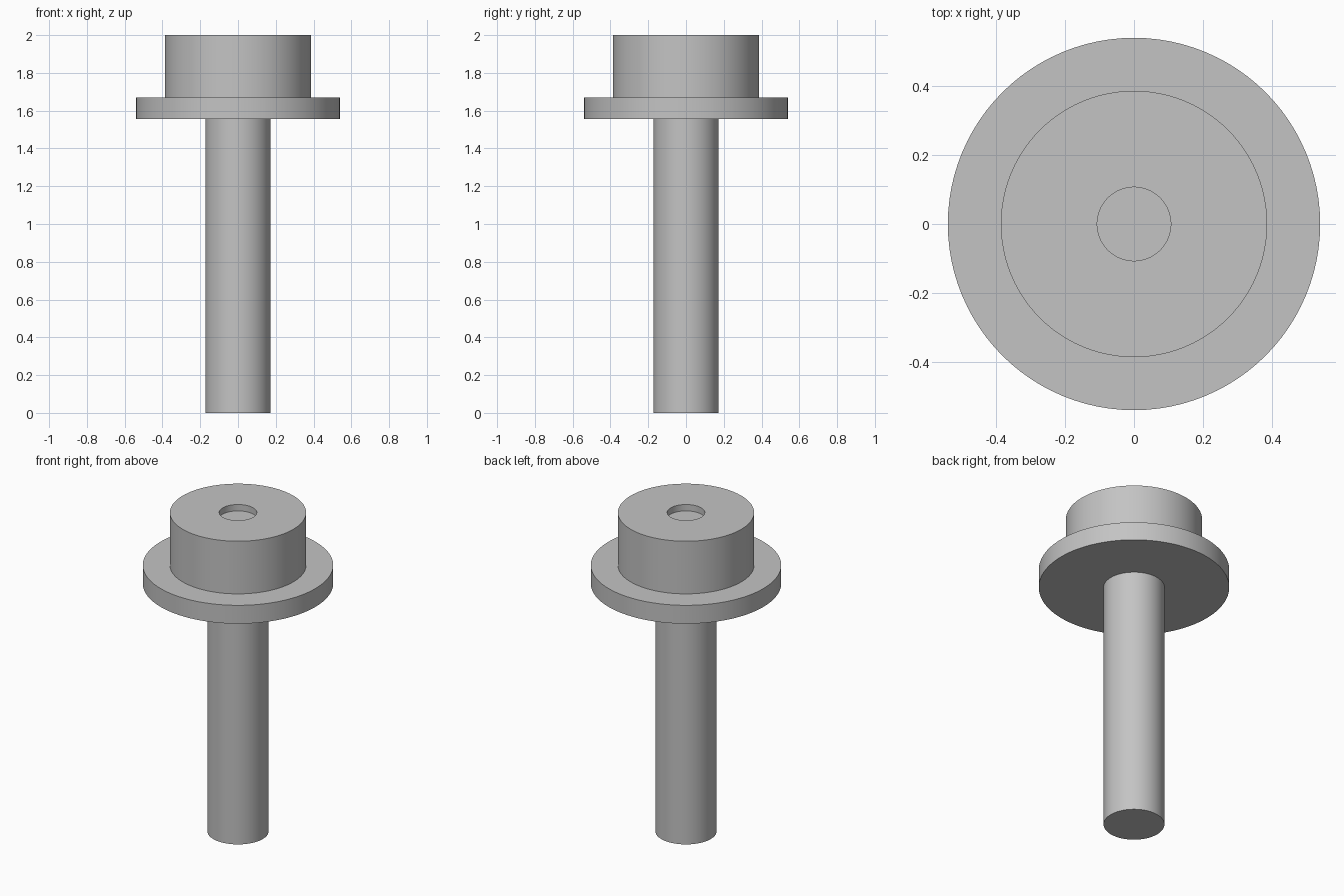
import bpy
import bmesh
import math

cube = bpy.data.objects.get("Cube")
if cube:
    bpy.data.objects.remove(cube, do_unlink=True)

SEGMENTS = 96
SHAFT_R, FLANGE_R, HEAD_R, RECESS_R = 0.173, 0.541, 0.387, 0.107
FLANGE_Z, HEAD_Z, TOP_Z, RECESS_DEPTH = 1.555, 1.67, 2.0, 0.04

# Plain grey metal
grey = bpy.data.materials.new("grey_metal")
grey.use_nodes = True
colour = (0.55, 0.55, 0.55, 1)
grey.diffuse_color = colour
grey.node_tree.nodes["Principled BSDF"].inputs["Base Color"].default_value = colour


def lathe(name, profile, material):
    """Turn a radius/height profile around z; both ends lie on the axis."""
    bm = bmesh.new()
    verts = [bm.verts.new((r, 0, z)) for r, z in profile]
    edges = [bm.edges.new(pair) for pair in zip(verts, verts[1:])]
    bmesh.ops.spin(bm, geom=verts + edges, cent=(0, 0, 0), axis=(0, 0, 1),
                   angle=math.tau, steps=SEGMENTS, use_merge=True)
    bmesh.ops.remove_doubles(bm, verts=bm.verts, dist=1e-5)
    bmesh.ops.recalc_face_normals(bm, faces=bm.faces)
    mesh = bpy.data.meshes.new(name)
    bm.to_mesh(mesh)
    bm.free()
    mesh.materials.append(material)
    obj = bpy.data.objects.new(name, mesh)
    bpy.context.collection.objects.link(obj)
    bpy.ops.object.select_all(action="DESELECT")
    obj.select_set(True)
    bpy.context.view_layer.objects.active = obj
    bpy.ops.object.shade_smooth_by_angle(angle=math.radians(30))
    return obj


# Shaft, flange and head with its shallow round recess, turned in one piece
lathe("flanged_pin", [
    (0, 0), (SHAFT_R, 0), (SHAFT_R, FLANGE_Z),
    (FLANGE_R, FLANGE_Z), (FLANGE_R, HEAD_Z),
    (HEAD_R, HEAD_Z), (HEAD_R, TOP_Z),
    (RECESS_R, TOP_Z), (RECESS_R, TOP_Z - RECESS_DEPTH),
    (0, TOP_Z - RECESS_DEPTH),
], grey)
